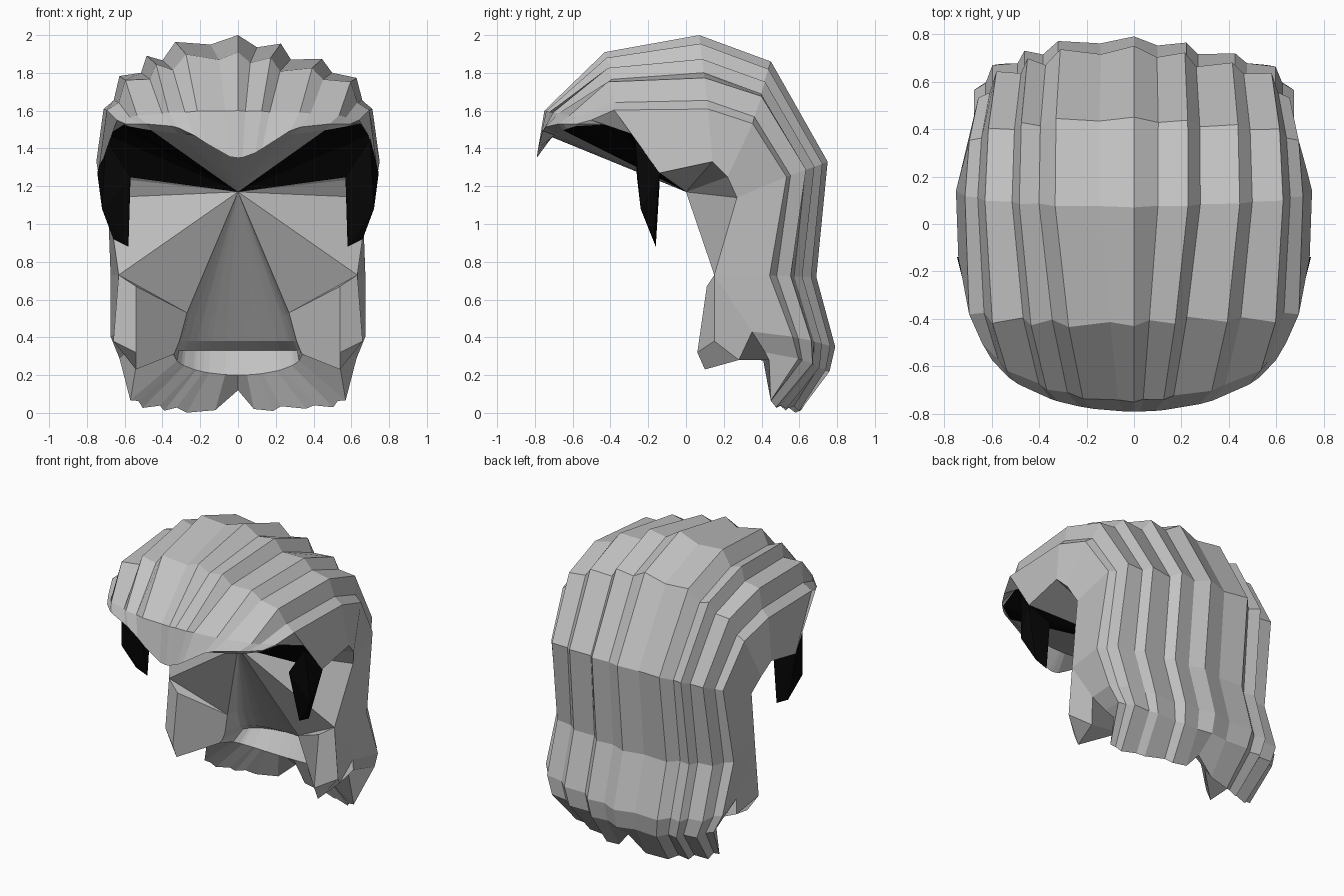
import bpy, bmesh, math
from mathutils import Vector

old = bpy.data.objects.get("Cube")
if old:
    bpy.data.objects.remove(old)


def make_material(name, value):
    mat = bpy.data.materials.new(name)
    mat.use_nodes = True
    color = (value, value, value, 1)
    mat.diffuse_color = color
    mat.node_tree.nodes["Principled BSDF"].inputs["Base Color"].default_value = color
    return mat


hair_gray = make_material("hair gray", .54)
black = make_material("black", .002)


def finish(bm, name, materials):
    bmesh.ops.recalc_face_normals(bm, faces=bm.faces[:])
    mesh = bpy.data.meshes.new(name)
    bm.to_mesh(mesh)
    bm.free()
    for mat in materials:
        mesh.materials.append(mat)
    obj = bpy.data.objects.new(name, mesh)
    bpy.context.collection.objects.link(obj)
    return obj


# Arches from the hairline over the crown to the nape, then up the inside:
# half width, end y, end z, crown y, crown z, y roundness, z roundness, strand relief
ARCHES = [
    (.64, -.40, 1.53, -.71, 1.46, .6, 2, 0),
    (.65, -.38, 1.53, -.79, 1.35, .8, 16, 0),
    (.69, -.27, 1.47, -.75, 1.60, .75, .5, .2),
    (.74, -.14, 1.27, -.43, 1.91, .2, .65, 1),
    (.75, .14, 1.33, .07, 2.0, 1, .8, 1),
    (.73, .22, 1.25, .45, 1.86, .5, .7, 1),
    (.69, .27, 1.14, .75, 1.33, .55, .5, .8),
    (.71, .15, .73, .69, .72, .55, 1, .6),
    (.71, .35, .43, .79, .35, .65, 1, .6),
    (.66, .42, .32, .76, .22, .6, 1, .5),
    (.60, .44, .28, .63, .0, 3, .25, .4),
    (.34, .28, .31, .54, .20, .6, 1, 0),
    (.33, .30, .33, .62, .33, .4, 1, 0),
    (.31, .30, .38, .53, .38, .4, 1, 0),
    (.27, .27, .53, .45, .50, .6, 1, 0),
]
# Strand edges across the head: sideways position and height of the ridge or groove
STRANDS = [
    (-1, 0), (-.95, .02), (-.88, -.05), (-.84, .04), (-.69, -.05), (-.65, .02),
    (-.54, -.05), (-.45, .02), (-.2, -.04), (0, 0), (.14, -.06), (.31, -.02),
    (.38, -.09), (.6, -.02), (.67, -.06), (.84, .03), (.88, -.05), (.95, .02), (1, 0),
]
SIDE, NAPE = 7, 10   # arch where the side locks begin, lowest arch


def arch_point(index, u, ridge):
    w, ey, ez, cy, cz, py, pz, relief = ARCHES[index]
    # strands draw together toward the front
    s = math.copysign(abs(u) ** max(1, 1.9 - .22 * index), u)
    c = math.sqrt(max(0, 1 - s * s))
    out = Vector((0, cy - ey, cz - ez)).normalized() * ridge * relief * min(1, 2 * c)
    p = Vector((w * s, ey + (cy - ey) * c ** py, ez + (cz - ez) * c ** pz)) + out
    if abs(u) == 1 and SIDE <= index <= NAPE:
        p.x *= .89
    if index == NAPE and u == 0:
        p.z += .12          # notch between the hair tips
    p.z = max(p.z, 0)
    return p


# Hair shell
bm = bmesh.new()
grid = [[bm.verts.new(arch_point(i, u, r)) for u, r in STRANDS] for i in range(len(ARCHES))]
for a, b in zip(grid, grid[1:]):
    for j in range(len(STRANDS) - 1):
        bm.faces.new((a[j], a[j + 1], b[j + 1], b[j]))

# Side locks hanging in front of the ears
for end, s in ((0, -1), (-1, 1)):
    edge = [row[end] for row in grid]
    root, behind, inner = edge[SIDE], edge[SIDE + 1], edge[NAPE + 1:]
    top, front, tip, outer, heel = [bm.verts.new((s * x, y, z)) for x, y, z in (
        (.54, .11, .67), (.54, .06, .32), (.54, .1, .23), (.66, .15, .38), (.58, .28, .28))]
    for face in (
        (root, outer, front, top), (outer, heel, tip, front), (root, behind, heel, outer),
        (tip, heel, inner[0]), (top, front, tip, *inner), (root, top, inner[-1]),
        (*edge[SIDE + 1:NAPE + 2], heel),
    ):
        bm.faces.new(face)

# Inner cap: a fan from the middle of the head to the edge of the opening
left = [row[0] for row in grid[:SIDE + 1]]
right = [row[-1] for row in grid[:SIDE + 1]]
loop = left + grid[-1] + right[::-1] + grid[0][-2:0:-1]
hub = bm.verts.new((0, 0, 1.17))
for a, b in zip(loop, loop[1:] + loop[:1]):
    face = bm.faces.new((hub, a, b))
    mid = (a.co + b.co) / 2
    if mid.y < -.15 and abs(mid.x) > .42:
        face.material_index = 1
finish(bm, "hair", [hair_gray, black])

# Sideburns
SIDEBURN = [
    (.70, -.27, 1.45), (.745, -.14, 1.27), (.72, -.24, 1.08), (.66, -.17, .92),
    (.58, -.16, .88), (.57, -.26, 1.25), (.57, -.14, 1.21),
]
for name, s in (("left_sideburn", 1), ("right_sideburn", -1)):
    bm = bmesh.new()
    for x, y, z in SIDEBURN:
        bm.verts.new((s * x, y, z))
    bmesh.ops.convex_hull(bm, input=bm.verts[:])
    finish(bm, name, [black])
